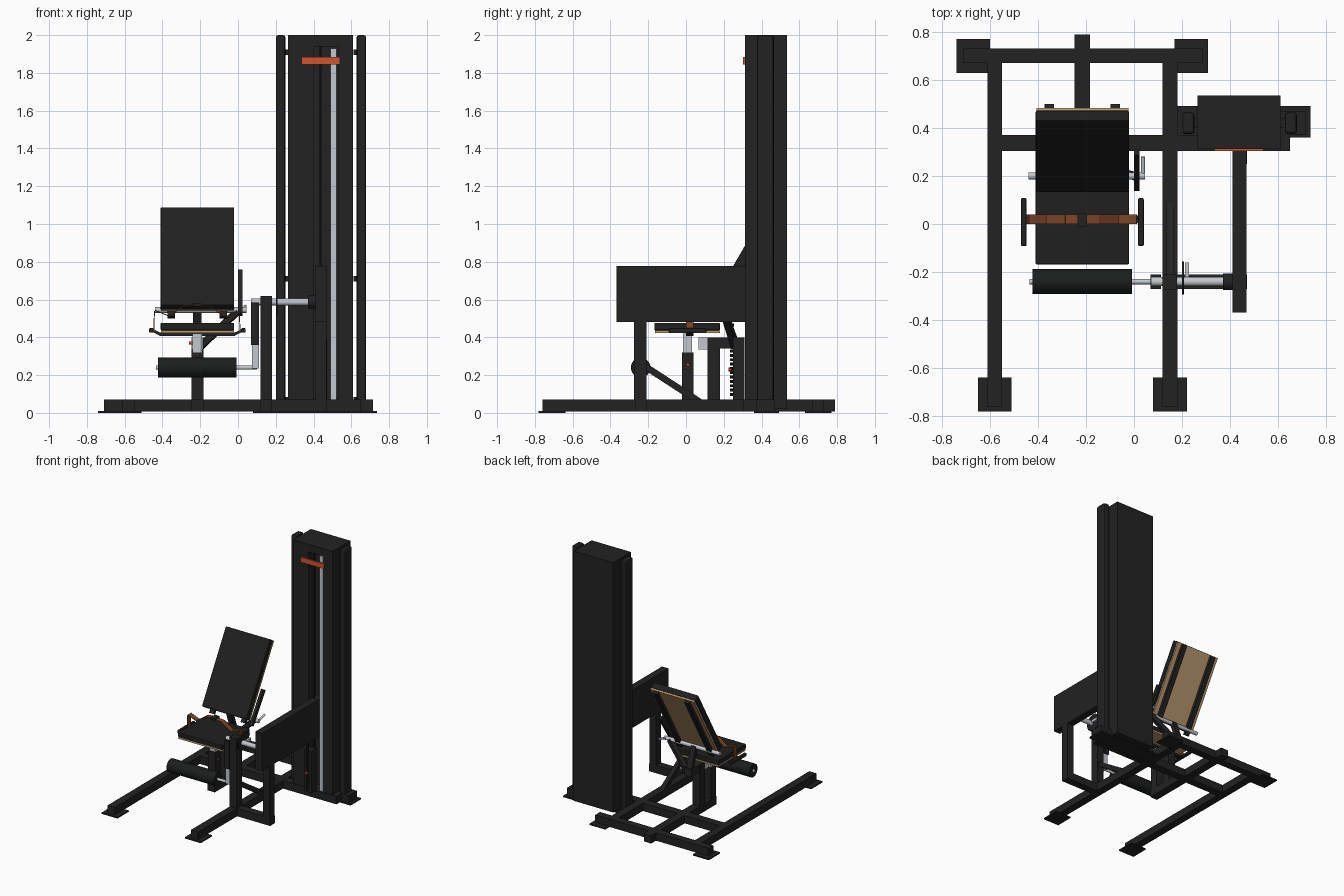
import bpy, math
from mathutils import Vector

if "Cube" in bpy.data.objects:
    bpy.data.objects.remove(bpy.data.objects["Cube"], do_unlink=True)


def material(name, rgb):
    m = bpy.data.materials.new(name)
    m.use_nodes = True
    m.diffuse_color = (*rgb, 1)
    m.node_tree.nodes["Principled BSDF"].inputs["Base Color"].default_value = (*rgb, 1)
    return m


FRAME = material("black steel", (0.016, 0.016, 0.016))
PAD = material("black upholstery", (0.014, 0.014, 0.014))
FOAM = material("dark foam", (0.010, 0.013, 0.012))
STEEL = material("bright steel", (0.55, 0.58, 0.62))
WOOD = material("plywood", (0.50, 0.32, 0.16))
BELT = material("brown belt", (0.20, 0.06, 0.02))
ORANGE = material("orange", (0.62, 0.09, 0.03))


def finish(name, mat):
    o = bpy.context.object
    o.name = name
    o.data.materials.append(mat)
    return o


def box(name, x, y, z, mat=FRAME, bevel=0):
    """Box from its (min, max) range on each axis."""
    bpy.ops.mesh.primitive_cube_add(size=1, location=[sum(r) / 2 for r in (x, y, z)])
    o = finish(name, mat)
    o.scale = [r[1] - r[0] for r in (x, y, z)]
    bpy.ops.object.transform_apply(location=False, rotation=False, scale=True)
    if bevel:
        b = o.modifiers.new("Bevel", "BEVEL")
        b.width, b.segments = bevel, 2
    return o


def rod(name, a, b, r, mat=STEEL, sides=24):
    a, b = Vector(a), Vector(b)
    bpy.ops.mesh.primitive_cylinder_add(vertices=sides, radius=r, depth=(b - a).length,
                                        location=(a + b) / 2)
    o = finish(name, mat)
    o.rotation_euler = (b - a).to_track_quat("Z", "Y").to_euler()
    bpy.ops.object.shade_smooth_by_angle()
    return o


def beam(name, a, b, w, t, mat=FRAME):
    """Rectangular bar between two points."""
    a, b = Vector(a), Vector(b)
    o = box(name, (-w / 2, w / 2), (-t / 2, t / 2), (-(b - a).length / 2, (b - a).length / 2), mat)
    o.location = (a + b) / 2
    o.rotation_euler = (b - a).to_track_quat("Z", "Y").to_euler()
    return o


# Floor frame
LOW = (0.008, 0.07)
for name, x in (("right_rail", -0.58), ("left_rail", 0.15)):
    box(name, (x - 0.031, x + 0.031), (-0.76, 0.73), LOW)
box("rear_crossbar", (-0.71, 0.285), (0.67, 0.73), LOW)
box("middle_crossbar", (-0.55, 0.65), (0.305, 0.37), LOW)
box("centre_beam", (-0.248, -0.183), (-0.03, 0.79), LOW)
box("arm_crossbar", (0.15, 0.47), (-0.27, -0.21), LOW)
for i, (x, y) in enumerate(((-0.67, 0.70), (0.238, 0.70), (-0.58, -0.71), (0.15, -0.71))):
    box(f"foot_plate_{i}", (x - 0.07, x + 0.07), (y - 0.071, y + 0.071), (0, 0.01))

# Weight tower with a slotted front
box("tower_back", (0.265, 0.61), (0.40, 0.535), (0.02, 2))
box("tower_front_right", (0.265, 0.40), (0.312, 0.40), (0.02, 2))
box("tower_front_left", (0.53, 0.61), (0.312, 0.40), (0.02, 2))
box("tower_cap", (0.265, 0.61), (0.312, 0.535), (1.94, 2))
box("guide_plate", (0.49, 0.522), (0.318, 0.345), (0.07, 1.93), STEEL)
box("tower_top_bar", (0.335, 0.54), (0.303, 0.315), (1.845, 1.885), ORANGE)
rod("tower_cable", (0.437, 0.33, 0.07), (0.437, 0.33, 1.94), 0.006, FRAME, 12)
box("tower_foot_plate", (0.18, 0.735), (0.36, 0.492), (0, 0.01))
box("tower_base", (0.265, 0.715), (0.37, 0.47), LOW)
for x in (0.226, 0.653):
    box("tower_side_post", (x - 0.025, x + 0.025), (0.375, 0.465), (0.01, 2), FRAME, 0.012)
    inner = x + 0.03 if x < 0.4 else x - 0.03
    for z in (0.07, 0.71, 1.91):
        box("post_clip", (inner - 0.012, inner + 0.012), (0.40, 0.44), (z - 0.015, z + 0.015))

# Weight stack selector
box("selector_column", (0.41, 0.47), (0.25, 0.31), (0.07, 0.40))
for i in range(17):
    rod("selector_bead", (0.437, 0.244, 0.09 + i * 0.023), (0.437, 0.244, 0.105 + i * 0.023),
        0.011, FRAME, 10)
rod("selector_pin", (0.437, 0.225, 0.23), (0.437, 0.25, 0.23), 0.01, ORANGE, 12)

# Cable arm housing and its posts
box("arm_housing", (0.41, 0.468), (-0.368, 0.53), (0.48, 0.778))
box("housing_post", (0.41, 0.468), (-0.275, -0.21), (0.07, 0.48))
box("pivot_post", (0.118, 0.18), (-0.275, -0.21), (0.07, 0.62))
beam("pivot_brace", (0.15, -0.23, 0.255), (0.15, 0.085, 0.05), 0.035, 0.035)

# Pivot shaft and leg lever
rod("pivot_shaft", (0.07, -0.24, 0.587), (0.41, -0.24, 0.587), 0.019)
rod("pivot_sleeve", (0.37, -0.24, 0.587), (0.41, -0.24, 0.587), 0.034, FRAME)
rod("range_disc", (0.2, -0.225, 0.59), (0.209, -0.225, 0.59), 0.068, FRAME, 32)
box("range_handle", (0.213, 0.228), (-0.22, -0.16), (0.58, 0.60), STEEL)
box("lever_plate", (0.068, 0.112), (-0.27, -0.21), (0.36, 0.585))
box("lever_extension", (0.073, 0.112), (-0.26, -0.22), (0.235, 0.36), STEEL)
rod("roller_axle", (-0.435, -0.24, 0.24), (0.10, -0.24, 0.24), 0.011)
rod("leg_roller", (-0.423, -0.24, 0.24), (-0.008, -0.24, 0.24), 0.052, FOAM, 32)

# Seat support
MID = -0.215
box("seat_post", (MID - 0.032, MID + 0.032), (-0.022, 0.04), (0.07, 0.32))
box("seat_post_slider", (MID - 0.025, MID + 0.025), (-0.015, 0.033), (0.32, 0.42), STEEL)
rod("seat_post_knob", (MID - 0.045, 0.01, 0.37), (MID - 0.025, 0.01, 0.37), 0.008, ORANGE, 12)
rod("seat_post_stop", (MID + 0.032, 0.01, 0.255), (MID + 0.04, 0.01, 0.255), 0.008, ORANGE, 12)
box("back_post", (MID - 0.032, MID + 0.032), (0.115, 0.18), (0.07, 0.40))
box("slider_bracket", (MID - 0.03, MID + 0.03), (0.065, 0.115), (0.335, 0.40), STEEL)
box("back_arm", (MID - 0.03, MID + 0.03), (0.12, 0.28), (0.34, 0.40))
beam("back_arm_brace", (-0.20, 0.26, 0.35), (0.0, 0.20, 0.54), 0.035, 0.035)
beam("back_upright", (MID, 0.27, 0.36), (MID, 0.20, 0.55), 0.045, 0.03)

# Seat
box("seat_frame", (MID - 0.20, MID + 0.20), (0.0, 0.04), (0.408, 0.425))
box("seat_board", (-0.408, -0.022), (-0.163, 0.18), (0.424, 0.437), WOOD)
box("seat_cushion", (-0.41, -0.02), (-0.168, 0.18), (0.437, 0.477), PAD, 0.006)
for s in (-1, 1):
    beam("handle_bracket", (MID + s * 0.195, 0.02, 0.416), (MID + s * 0.245, 0.02, 0.44), 0.03, 0.015)
    x = MID + s * 0.244
    box("seat_handle", (x - 0.012, x + 0.012), (-0.092, 0.108), (0.425, 0.449), FRAME, 0.006)

# Lap belt: straps mirrored about the middle of the seat
path = ((0.228, 0.43), (0.225, 0.54), (0.15, 0.51), (0.07, 0.565), (0, 0.572))
for s in (-1, 1):
    for (xa, za), (xb, zb) in zip(path, path[1:]):
        m = bpy.data.meshes.new("strap")
        m.from_pydata([(MID + s * x, y, z) for x, z in ((xa, za), (xb, zb)) for y in (0.0, 0.04)],
                      [], [(0, 1, 3, 2)])
        o = bpy.data.objects.new("belt_strap", m)
        bpy.context.collection.objects.link(o)
        m.materials.append(BELT)
        o.modifiers.new("Thickness", "SOLIDIFY").thickness = 0.005
box("belt_buckle", (MID - 0.02, MID + 0.02), (-0.01, 0.045), (0.564, 0.582))

# Reclined backrest: built upright at its lower front edge, then tilted
TILT = math.radians(30)


def tilted(name, x, y, z, mat, bevel=0):
    o = box(name, x, y, z, mat, bevel)
    p = Vector((0, 0.13, 0.57))
    c = o.location.copy()
    o.location = (c.x, p.y + c.y * math.cos(TILT) + c.z * math.sin(TILT),
                  p.z - c.y * math.sin(TILT) + c.z * math.cos(TILT))
    o.rotation_euler.x = -TILT


tilted("backrest_cushion", (-0.41, -0.02), (0, 0.05), (0, 0.6), PAD, 0.006)
tilted("backrest_board", (-0.407, -0.023), (0.05, 0.064), (0.003, 0.597), WOOD)
for x in (-0.353, -0.078):
    tilted("backrest_rail", (x - 0.02, x + 0.02), (0.064, 0.086), (-0.03, 0.59), FRAME)

# Backrest hinge bar and adjusting lever
rod("hinge_bar", (-0.44, 0.2, 0.545), (0.045, 0.2, 0.545), 0.015)
beam("adjust_lever", (0.012, 0.15, 0.52), (0.012, 0.30, 0.75), 0.022, 0.03)
rod("lever_link", (0.038, 0.2, 0.545), (0.038, 0.28, 0.565), 0.008)
